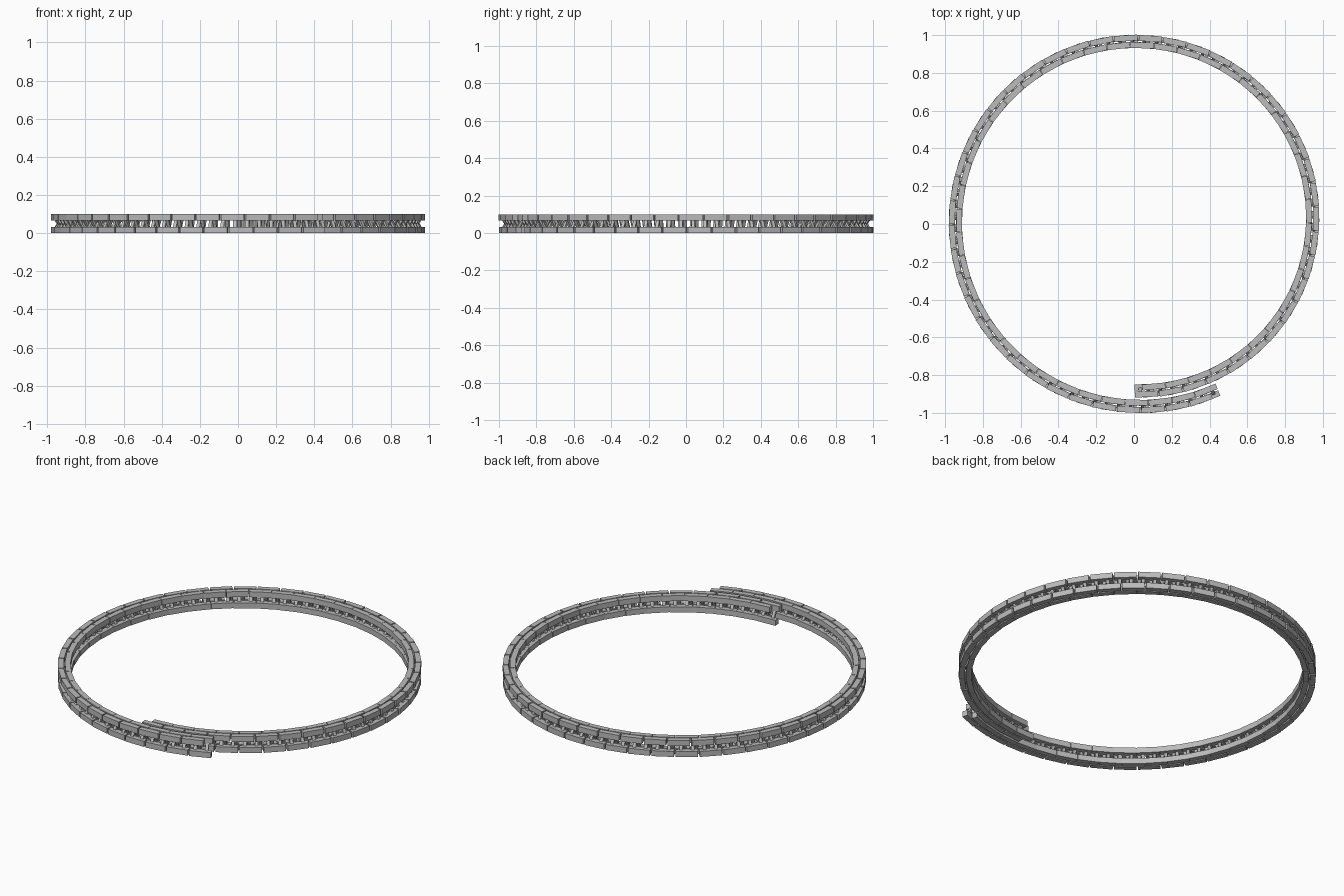
import bpy, bmesh, math
from mathutils import Matrix, Vector

cube = bpy.data.objects.get("Cube")
if cube:
    bpy.data.objects.remove(cube, do_unlink=True)

# Spiral layout of the chain
CENTRE = 0.021
R_START = 0.903
GROWTH = 0.0132
PITCH = 0.127
LINKS = 50
STAGGER = 0.042
HALF_HEIGHT = 0.05

steel = bpy.data.materials.new("grey_steel")
steel.use_nodes = True
grey = (0.5, 0.5, 0.5, 1)
steel.diffuse_color = grey
steel.node_tree.nodes["Principled BSDF"].inputs["Base Color"].default_value = grey


def add_box(bm, size, centre, tilt=0.0):
    """Box with x along the chain, y outwards, tilted about x."""
    m = (Matrix.Translation(centre) @ Matrix.Rotation(tilt, 4, 'X')
         @ Matrix.Diagonal((*size, 1)))
    bmesh.ops.create_cube(bm, size=1, matrix=m)


def link_mesh(name, side):
    """Two rail blocks on opposite corners joined by slanted struts."""
    bm = bmesh.new()
    rail_y, rail_z = 0.019, HALF_HEIGHT - 0.0165
    for end in (-1, 1):
        add_box(bm, (0.122, 0.031, 0.033), (0, end * side * rail_y, end * rail_z))
    tilt = -side * math.atan2(rail_y, rail_z)
    for end in (-1, 1):
        add_box(bm, (0.018, 0.012, 0.07), (end * PITCH / 4, 0, 0), tilt)
    mesh = bpy.data.meshes.new(name)
    bm.to_mesh(mesh)
    bm.free()
    mesh.materials.append(steel)
    return mesh


def theta_at(s):
    """Turn angle at arc length s along the spiral."""
    return (math.sqrt(R_START ** 2 + 2 * GROWTH * s) - R_START) / GROWTH


def place_row(name, side, start):
    mesh = link_mesh(name, side)
    for i in range(LINKS):
        t = theta_at(start + (i + 0.5) * PITCH)
        r = R_START + GROWTH * t
        a = t - math.pi / 2
        # local x follows the chain, local -y points to the spiral centre
        out = Vector((math.cos(a), math.sin(a), 0))
        ob = bpy.data.objects.new(f"{name}_{i + 1}", mesh)
        ob.location = Vector((CENTRE, CENTRE, HALF_HEIGHT)) + out * r
        ob.rotation_euler.z = t + math.pi
        bpy.context.collection.objects.link(ob)


# Local +y points inwards after the half turn, so side -1 is outer on top
place_row("outer_top_link", -1, -0.02 + STAGGER)
place_row("inner_top_link", 1, -0.02)
